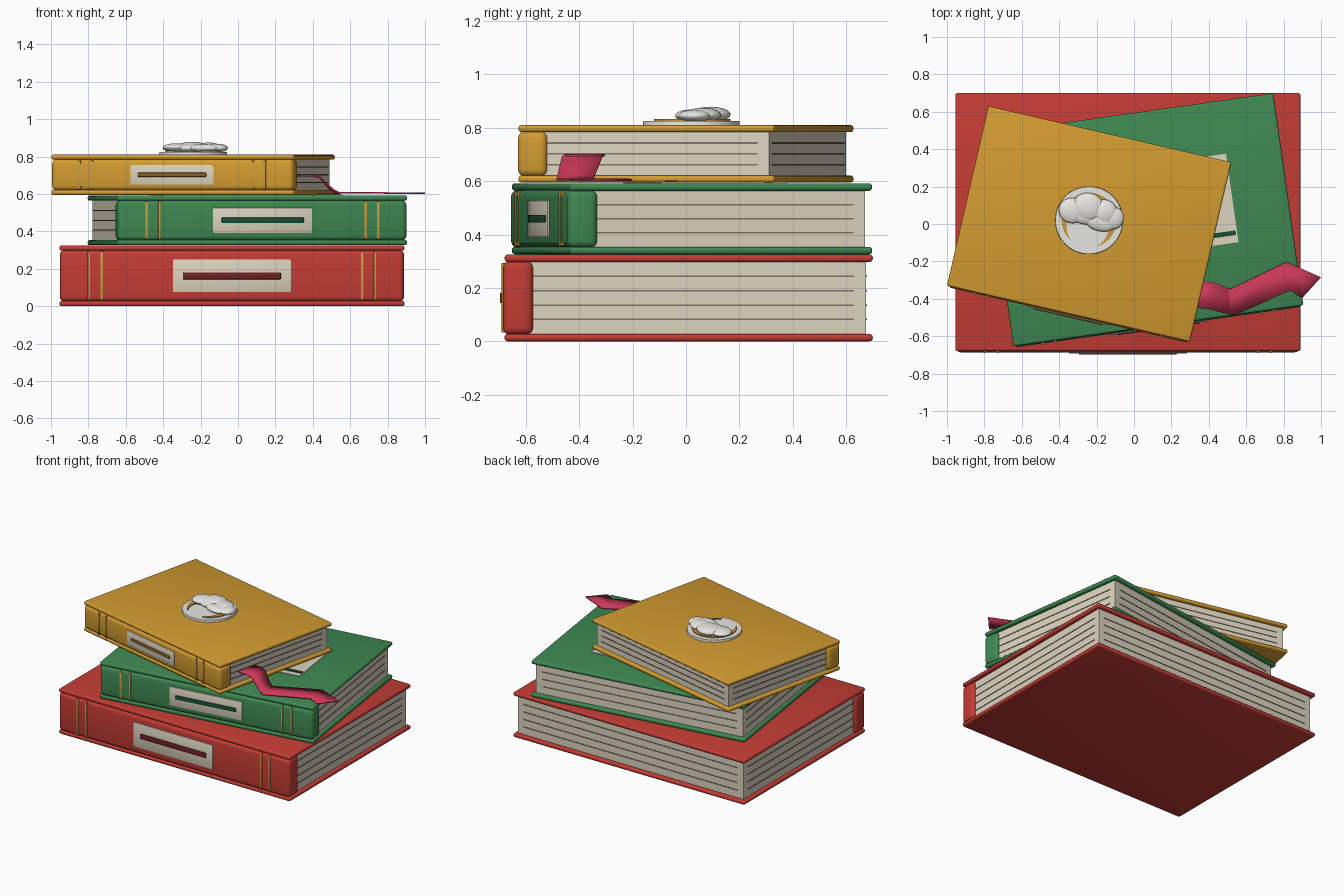
import bpy, bmesh
from math import radians, cos, sin, pi
from mathutils import Matrix, Vector

if "Cube" in bpy.data.objects:
    bpy.data.objects.remove(bpy.data.objects["Cube"])


def mat(name, rgb):
    m = bpy.data.materials.new(name)
    m.diffuse_color = (*rgb, 1)
    m.use_nodes = True
    m.node_tree.nodes["Principled BSDF"].inputs["Base Color"].default_value = m.diffuse_color
    return m


RED = mat("red_cloth", (0.55, 0.045, 0.035))
DARK_RED = mat("dark_red", (0.16, 0.015, 0.02))
GREEN = mat("green_cloth", (0.05, 0.25, 0.085))
DARK_GREEN = mat("dark_green", (0.01, 0.08, 0.035))
GOLD = mat("gold_cloth", (0.65, 0.33, 0.03))
BROWN = mat("brown", (0.25, 0.12, 0.02))
FOIL = mat("gold_foil", (0.6, 0.33, 0.05))
PAPER = mat("paper", (0.72, 0.66, 0.53))
LINE = mat("page_line", (0.22, 0.18, 0.13))
WHITE = mat("white", (0.8, 0.79, 0.75))
PINK = mat("ribbon_pink", (0.6, 0.04, 0.1))


def finish(name, bm, frame, material, smooth=True):
    me = bpy.data.meshes.new(name)
    bmesh.ops.recalc_face_normals(bm, faces=bm.faces)
    bm.to_mesh(me)
    bm.free()
    ob = bpy.data.objects.new(name, me)
    bpy.context.collection.objects.link(ob)
    ob.matrix_world = frame
    me.materials.append(material)
    if smooth:
        bpy.context.view_layer.objects.active = ob
        bpy.ops.object.select_all(action='DESELECT')
        ob.select_set(True)
        bpy.ops.object.shade_smooth_by_angle(angle=radians(35))
    return ob


def box(name, lo, hi, frame, material, bevel=0.0, segs=3):
    lo, hi = Vector(lo), Vector(hi)
    bm = bmesh.new()
    bmesh.ops.create_cube(bm, size=1, matrix=Matrix.Translation((lo + hi) / 2)
                          @ Matrix.Diagonal((*(hi - lo), 1)))
    if bevel:
        bmesh.ops.bevel(bm, geom=bm.edges[:], offset=bevel, segments=segs,
                        profile=0.5, affect='EDGES')
    return finish(name, bm, frame, material, bevel > 0)


def book(name, x, y, angle, length, width, z0, z1, cover, lines, cloth, dark):
    f = Matrix.Translation((x, y, 0)) @ Matrix.Rotation(radians(angle), 4, 'Z')
    hx, hy = length / 2, width / 2
    a, b = z0 + cover, z1 - cover
    zc, h = (a + b) / 2, b - a
    inset, spine = 0.025, 0.108
    # covers, spine and page block
    for part, lo, hi in (("bottom", z0, a), ("top", b, z1)):
        box(f"{name}_{part}_cover", (-hx, -hy, lo), (hx, hy, hi), f, cloth, cover * 0.42)
    box(name + "_spine", (-hx + .002, -hy - .006, a - .004),
        (hx - .002, -hy + spine, b + .004), f, cloth, 0.028, 4)
    box(name + "_pages", (-hx + inset, -hy + .07, a - .002),
        (hx - inset, hy - inset, b + .002), f, PAPER)
    # page lines on the three open sides
    for i in range(lines):
        z = a + h * (i + 1) / (lines + 1)
        for s in (-1, 1):
            xe = s * (hx - inset)
            box(f"{name}_page_line_side", (xe - .003, -hy + .1, z - .003),
                (xe + .003, hy - .07, z + .003), f, LINE)
        box(f"{name}_page_line_back", (-hx + .07, hy - inset - .003, z - .003),
            (hx - .07, hy - inset + .003, z + .003), f, LINE)
    # spine bands, label and label bar
    for s in (-1, 1):
        for d in (0.158, 0.226):
            xb = s * (hx - d)
            box(name + "_spine_band", (xb - .007, -hy - .011, a + .004),
                (xb + .007, -hy + .01, b - .004), f, FOIL, 0.003, 2)
    lw, lh = length * 0.171, h * 0.325
    box(name + "_label", (-lw, -hy - .012, zc - lh), (lw, -hy + .01, zc + lh), f, PAPER, 0.003, 2)
    bw, bh = lw * 0.83, h * 0.07
    box(name + "_label_bar", (-bw, -hy - .018, zc - bh), (bw, -hy, zc + bh), f, dark, 0.005, 2)
    return f


book("red_book", -0.0325, 0.01, 0, 1.845, 1.38, 0, 0.325, 0.028, 4, RED, DARK_RED)
green = book("green_book", 0.05, 0.0225, 8.05, 1.566, 1.146, 0.326, 0.592, 0.028, 3, GREEN, DARK_GREEN)
gold = book("gold_book", -0.24, 0, -13, 1.333, 0.986, 0.595, 0.81, 0.026, 3, GOLD, BROWN)

# title plate on the green cover
box("cover_plate", (-.487, -.19, .588), (.487, .288, .597), green, PAPER)
box("cover_plate_bar", (-.48, -.15, .59), (.48, -.125, .602), green, DARK_GREEN)

# round medallion on the gold cover
medal = Matrix.Translation((-0.24, 0.02, 0)) @ Matrix.Rotation(radians(-13), 4, 'Z')
bm = bmesh.new()
bmesh.ops.create_cone(bm, cap_ends=True, segments=48, radius1=0.182, radius2=0.18,
                      depth=0.02, matrix=Matrix.Translation((0, 0, 0.815)))
finish("medallion_disc", bm, medal, WHITE)

# gold crescent opening toward the front
bm = bmesh.new()
rows = []
n = 32
for i in range(n + 1):
    t = radians(-60 + 300 * i / n)
    outer = Vector((cos(t), sin(t), 0)) * 0.147
    w = 0.002 + 0.06 * sin(pi * i / n)
    inner = outer * (1 - w / 0.147)
    rows.append([bm.verts.new((p.x, p.y, z)) for p, z in
                 ((outer, .82), (outer, .833), (inner, .833), (inner, .82))])
for p, q in zip(rows, rows[1:]):
    for k in range(4):
        bm.faces.new((p[k], q[k], q[(k + 1) % 4], p[(k + 1) % 4]))
bm.faces.new(rows[0])
bm.faces.new(rows[-1])
finish("medallion_crescent", bm, medal, FOIL)

# cloud puffs: centre x, y, z then radii
puffs = ((-.1, .03, .847, .072, .068, .024), (-.02, .068, .85, .085, .076, .029),
         (.07, .06, .848, .07, .068, .027), (.125, .04, .845, .055, .06, .023),
         (-.035, .02, .845, .09, .048, .022), (.06, .005, .845, .085, .05, .023))
for px, py, pz, rx, ry, rz in puffs:
    bm = bmesh.new()
    bmesh.ops.create_uvsphere(bm, u_segments=24, v_segments=14, radius=1,
                              matrix=Matrix.Translation((px, py, pz)) @ Matrix.Diagonal((rx, ry, rz, 1)))
    finish("cloud_puff", bm, medal, WHITE)

# ribbon bookmark: left and right edge points plus height
path = (((.25, -.44), (.28, -.3), .697), ((.40, -.455), (.40, -.31), .697),
        ((.44, -.465), (.435, -.315), .69), ((.51, -.482), (.495, -.342), .622),
        ((.54, -.485), (.52, -.345), .607), ((.835, -.355), (.815, -.203), .605),
        ((.90, -.395), (1.0, -.285), .604))
bm = bmesh.new()
rows = []
for l, r, z in path:
    rows.append((bm.verts.new((*l, z)), bm.verts.new((*r, z))))
for i, (p, q) in enumerate(zip(rows, rows[1:])):
    if i == len(rows) - 2:
        tip = bm.verts.new((.91, -.245, .604))
        bm.faces.new((p[0], q[0], q[1], tip, p[1]))
    else:
        bm.faces.new((p[0], q[0], q[1], p[1]))
ribbon = finish("ribbon_bookmark", bm, Matrix(), PINK)
mod = ribbon.modifiers.new("thickness", 'SOLIDIFY')
mod.thickness = 0.008
mod.offset = 0
